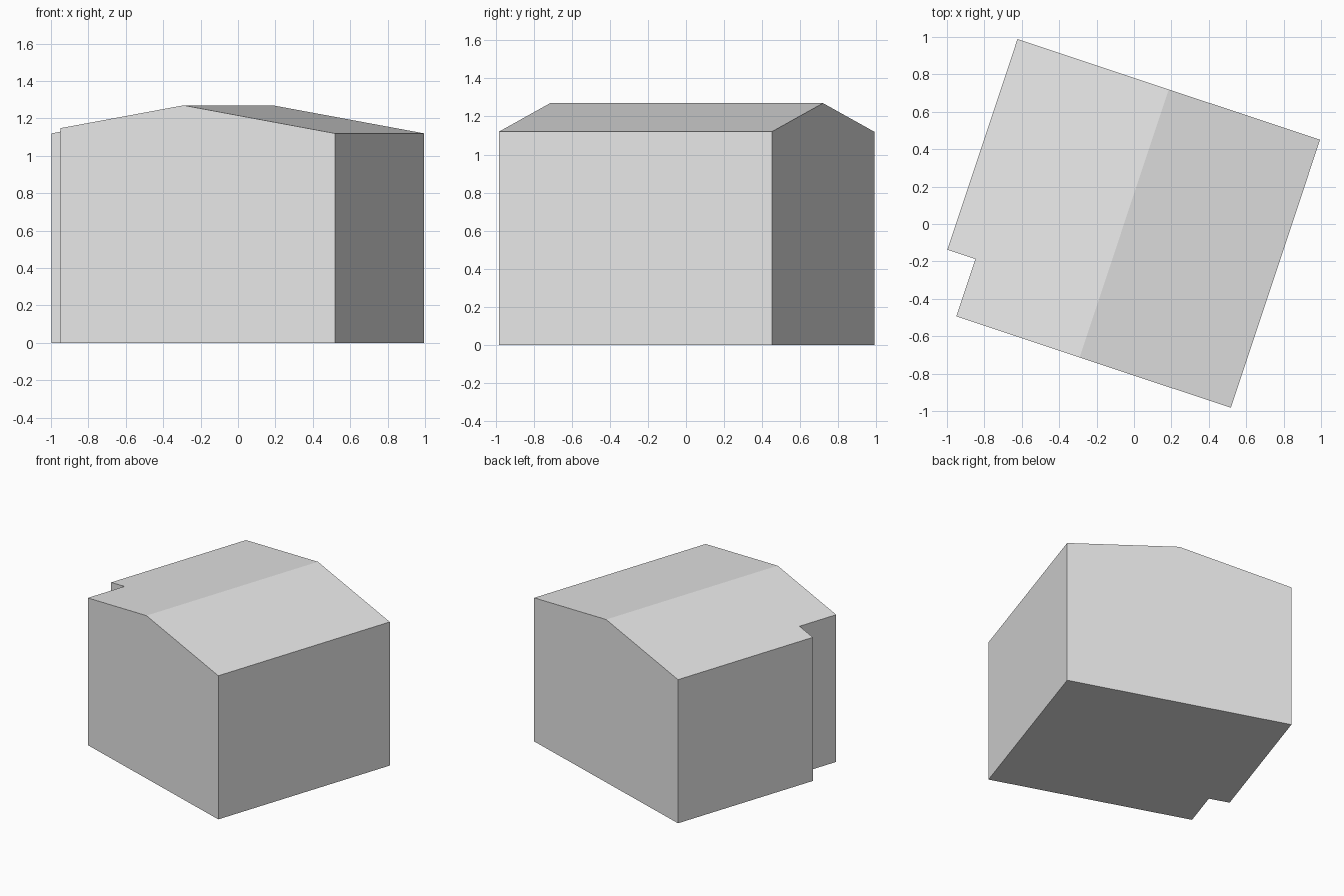
import bpy, bmesh
from math import radians
from mathutils import Matrix, Vector

cube = bpy.data.objects.get("Cube")
if cube:
    bpy.data.objects.remove(cube, do_unlink=True)

HALF_W, HALF_D = 0.8525, 0.755      # half gable width, half ridge length
EAVE, RIDGE = 1.12, 1.27
NOTCH_X, NOTCH_Y = -0.695, -0.432   # inner corner of the notch

# Plain grey for the whole building
grey = bpy.data.materials.new("plain grey")
grey.use_nodes = True
color = (0.8, 0.8, 0.8, 1)
grey.diffuse_color = color
grey.node_tree.nodes["Principled BSDF"].inputs["Base Color"].default_value = color

# Footprint: a rectangle with one corner notched out
footprint = [(HALF_W, -HALF_D), (HALF_W, HALF_D), (-HALF_W, HALF_D),
             (-HALF_W, NOTCH_Y), (NOTCH_X, NOTCH_Y), (NOTCH_X, -HALF_D)]
bm = bmesh.new()
base = bm.faces.new([bm.verts.new((x, y, 0)) for x, y in footprint])
walls = bmesh.ops.extrude_face_region(bm, geom=[base], use_keep_orig=True)
top = [v for v in walls["geom"] if isinstance(v, bmesh.types.BMVert)]
bmesh.ops.translate(bm, verts=top, vec=(0, 0, EAVE))

# Split along the ridge line, then raise the roof towards it
bmesh.ops.bisect_plane(bm, geom=bm.verts[:] + bm.edges[:] + bm.faces[:],
                       plane_co=(0, 0, 0), plane_no=(1, 0, 0))
for v in bm.verts:
    if v.co.z > EAVE / 2:
        v.co.z = RIDGE - (RIDGE - EAVE) * abs(v.co.x) / HALF_W
bmesh.ops.recalc_face_normals(bm, faces=bm.faces)

# Turn the building on its plot and centre it
turn = Matrix.Translation(Vector((-0.0525, 0.003, 0))) @ Matrix.Rotation(radians(-18.4), 4, "Z")
bm.transform(turn)

mesh = bpy.data.meshes.new("building")
bm.to_mesh(mesh)
bm.free()
mesh.materials.append(grey)
building = bpy.data.objects.new("building", mesh)
bpy.context.collection.objects.link(building)
